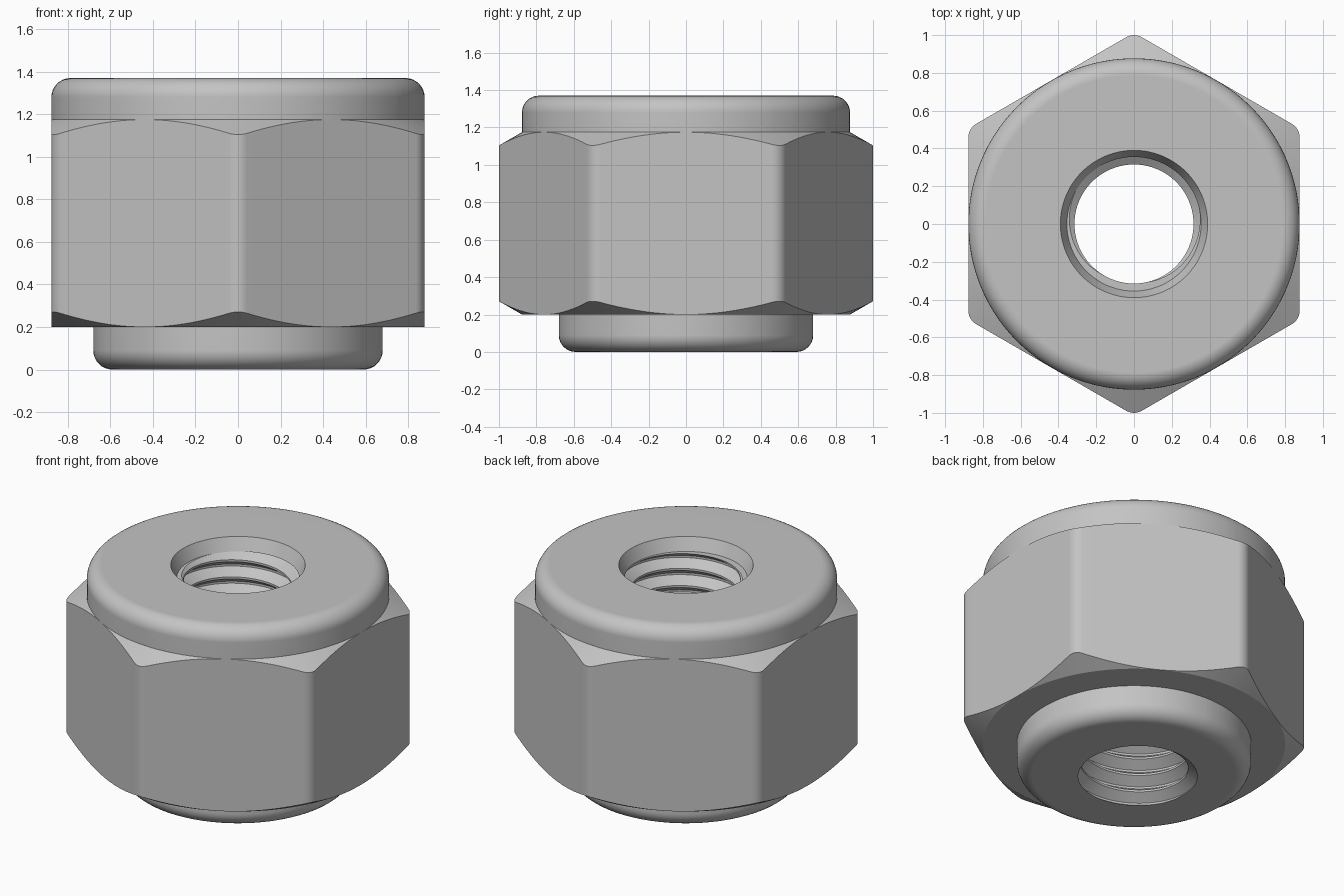
import bpy, bmesh, math

if "Cube" in bpy.data.objects:
    bpy.data.objects.remove(bpy.data.objects["Cube"])

# Single plain steel colour
steel = bpy.data.materials.new("steel_grey")
steel.use_nodes = True
COLOUR = (0.55, 0.55, 0.55, 1)
steel.diffuse_color = COLOUR
steel.node_tree.nodes["Principled BSDF"].inputs["Base Color"].default_value = COLOUR

FLAT = 0.877            # half width across flats, also the upper collar radius
ROUND = 0.082           # rounding of the vertical hex edges
LOW, HIGH, TOP = 0.2, 1.175, 1.37
PILOT = 0.68            # lower collar radius
FILLET = 0.09
BORE_Z = 1.29           # the thread ends under the bore mouth
PITCH, CREST, ROOT = 0.11, 0.315, 0.375
SLOPE = math.tan(math.radians(30))

# Directions around the axis, with extra steps on the rounded hex corners
CENTRE = (FLAT - ROUND) / math.cos(math.pi / 6)
EDGE = math.atan2(ROUND / 2, CENTRE + ROUND * math.cos(math.pi / 6))
sector = [-EDGE + EDGE * i / 3 for i in range(6)]
sector += [EDGE + (math.pi / 3 - 2 * EDGE) * i / 20 for i in range(20)]
angles = [math.pi / 6 + k * math.pi / 3 + a for k in range(6) for a in sector]
angles.append(angles[0] + math.tau)


def hex_radius(t):
    """Distance from the axis to the rounded hexagon in direction t."""
    a = (t % (math.pi / 3)) - math.pi / 6
    if abs(a) <= EDGE:
        return CENTRE * math.cos(a) + math.sqrt(ROUND ** 2 - (CENTRE * math.sin(a)) ** 2)
    return FLAT / math.cos(math.pi / 6 - abs(a))


def thread_radius(t, z):
    """Flat-crested V thread, climbing one pitch per turn."""
    f = (z / PITCH - t / math.tau) % 1
    wave = min(max((abs(f - 0.5) - 0.06) / 0.38, 0), 1)
    return ROOT + (CREST - ROOT) * wave


def loft(name, profile):
    """Sweep a profile of (radius, height), which may vary with direction."""
    bm = bmesh.new()
    columns = [[bm.verts.new((r * math.cos(t), r * math.sin(t), z)) for r, z in profile(t)]
               for t in angles]
    for a, b in zip(columns, columns[1:]):
        for j in range(len(a) - 1):
            bm.faces.new((a[j], b[j], b[j + 1], a[j + 1]))
    bmesh.ops.remove_doubles(bm, verts=bm.verts, dist=0.0001)
    mesh = bpy.data.meshes.new(name)
    bm.to_mesh(mesh)
    bm.free()
    mesh.materials.append(steel)
    ob = bpy.data.objects.new(name, mesh)
    bpy.context.collection.objects.link(ob)
    bpy.ops.object.select_all(action="DESELECT")
    ob.select_set(True)
    bpy.context.view_layer.objects.active = ob
    bpy.ops.object.shade_smooth_by_angle(angle=math.radians(28))
    ob.modifiers.new("even_shading", "WEIGHTED_NORMAL").keep_sharp = True
    return ob


def fillet(radius, z, start):
    """Quarter round at the rim of a collar, from angle start to start + 90 degrees."""
    steps = [start + math.pi / 2 * i / 8 for i in range(9)]
    return [(radius - FILLET + FILLET * math.cos(a), z + FILLET * math.sin(a)) for a in steps]


# Hexagonal body with conical chamfers at both ends
def body_profile(t):
    r = hex_radius(t)
    rise = (r - FLAT) * SLOPE
    return [(PILOT, LOW), (FLAT, LOW), (r, LOW + rise), (r, HIGH - rise), (FLAT, HIGH)]


# Lower collar, closed inwards to the thread
def pilot_profile(t):
    return [(thread_radius(t, 0), 0)] + fillet(PILOT, FILLET, -math.pi / 2) + [(PILOT, LOW)]


# Upper collar with a slightly tapered bore mouth
def collar_profile(t):
    return ([(FLAT, HIGH)] + fillet(FLAT, TOP - FILLET, 0)
            + [(0.39, TOP), (0.355, BORE_Z), (thread_radius(t, BORE_Z), BORE_Z)])


# Internal helical thread, listed from the top down
def thread_profile(t):
    points = []
    for k in range(math.ceil(BORE_Z / PITCH) + 1, -3, -1):
        for f in (0.94, 0.56, 0.44, 0.06):
            z = min(max(PITCH * (k + f + t / math.tau), 0), BORE_Z)
            points.append((thread_radius(t, z), z))
    return points


loft("hex_body", body_profile)
loft("lower_collar", pilot_profile)
loft("upper_collar", collar_profile)
loft("inner_thread", thread_profile)
